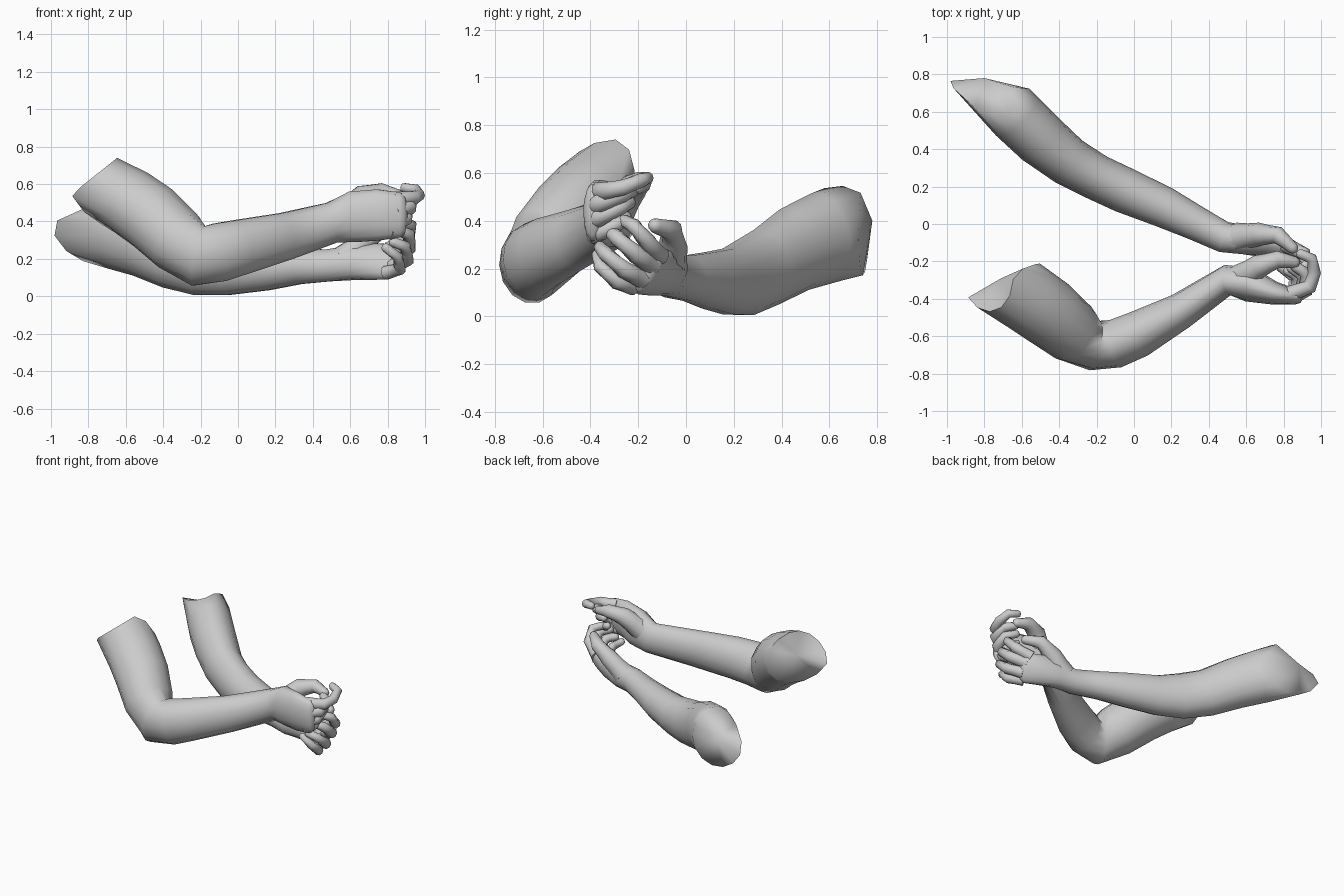
import bpy, bmesh, math
from mathutils import Vector


def loft(name, rings, sides=14, cuts=(), apex=None):
    """Skin elliptical rings (centre, side radius, up radius[, up hint]) along a limb.
    cuts = (point, normal) planes that trim the first ring obliquely; apex = crown of that end."""
    bm = bmesh.new()
    pts = [Vector(r[0]) for r in rings]
    loops = []
    last = len(rings) - 1

    def add_ring(c, s, u, h, v):
        return [c + s * h * math.cos(2 * math.pi * k / sides) + u * v * math.sin(2 * math.pi * k / sides)
                for k in range(sides)]

    for i, r in enumerate(rings):
        t = Vector((0, 0, 0))
        if i > 0:
            t += (pts[i] - pts[i - 1]).normalized()
        if i < last:
            t += (pts[i + 1] - pts[i]).normalized()
        t.normalize()
        hint = Vector(r[3]) if len(r) > 3 else Vector((0, 0, 1))
        s = t.cross(hint).normalized()
        u = s.cross(t)
        ring = add_ring(pts[i], s, u, r[1], r[2])
        if i == 0 and cuts:
            # slide each point along the limb to the innermost cutting plane
            ring = [p + t * max((Vector(q) - p).dot(Vector(n)) / t.dot(Vector(n)) for q, n in cuts)
                    for p in ring]
        loops.append(ring)
    # rounded tip
    rad = min(r[1], r[2])
    loops.append(add_ring(pts[-1] + t * rad * 0.6, s, u, r[1] * 0.72, r[2] * 0.78))
    tip = pts[-1] + t * rad * 0.95
    base = Vector(apex) if apex else pts[0]
    vl = [[bm.verts.new(p) for p in ring] for ring in loops]
    for a, b in zip(vl, vl[1:]):
        for k in range(sides):
            j = (k + 1) % sides
            bm.faces.new((a[k], a[j], b[j], b[k]))
    for ring, end in ((vl[0], base), (vl[-1], tip)):
        v = bm.verts.new(end)
        for k in range(sides):
            bm.faces.new((ring[k], ring[(k + 1) % sides], v))
    bmesh.ops.recalc_face_normals(bm, faces=bm.faces)
    me = bpy.data.meshes.new(name)
    bm.to_mesh(me)
    bm.free()
    ob = bpy.data.objects.new(name, me)
    bpy.context.collection.objects.link(ob)
    bpy.ops.object.select_all(action='DESELECT')
    ob.select_set(True)
    bpy.context.view_layer.objects.active = ob
    bpy.ops.object.shade_smooth_by_angle(angle=math.radians(75))
    return ob


def digit(name, path, r0, r1):
    """Finger: tapering tube with slight knuckle swelling between the joints."""
    rings = []
    n = len(path) - 1
    for i, p in enumerate(path):
        r = r0 + (r1 - r0) * i / n
        rings.append((p, r, r))
        if i < n:
            m = (Vector(p) + Vector(path[i + 1])) / 2
            q = (r + (r1 - r0) / (2 * n)) * 0.95
            rings.append((m, q, q))
    loft(name, rings, sides=10)


# Left arm (far side): upper arm, elbow, forearm and palm, palm rolled slightly upward
loft("left_arm", [
    ((-0.78, 0.745, 0.38), 0.15, 0.2),
    ((-0.63, 0.58, 0.33), 0.152, 0.195),
    ((-0.50, 0.455, 0.28), 0.148, 0.182),
    ((-0.35, 0.335, 0.205), 0.133, 0.168),
    ((-0.20, 0.25, 0.163), 0.123, 0.163),
    ((-0.05, 0.18, 0.145), 0.122, 0.142),
    ((0.16, 0.09, 0.15), 0.11, 0.12),
    ((0.33, 0.005, 0.16), 0.093, 0.097),
    ((0.48, -0.07, 0.165), 0.083, 0.088),
    ((0.60, -0.085, 0.178), 0.08, 0.093, (0, 0.2, 1)),
    ((0.72, -0.115, 0.185), 0.06, 0.105, (0, 0.45, 0.9)),
    ((0.82, -0.16, 0.185), 0.045, 0.105, (0, 0.55, 0.85)),
], cuts=[((-0.78, 0.745, 0.385), (0.1, 1, 0)), ((-1.0, 0.77, 0.39), (-0.41, 0, 0.91))],
    apex=(-0.8, 0.78, 0.4))

# Right arm (near side): sharply bent elbow, palm upright
loft("right_arm", [
    ((-0.70, -0.31, 0.57), 0.19, 0.175),
    ((-0.57, -0.395, 0.50), 0.188, 0.182),
    ((-0.455, -0.475, 0.42), 0.185, 0.185),
    ((-0.325, -0.58, 0.30), 0.168, 0.178),
    ((-0.21, -0.65, 0.215), 0.135, 0.165),
    ((-0.10, -0.64, 0.235), 0.13, 0.16),
    ((0.02, -0.59, 0.265), 0.125, 0.15),
    ((0.25, -0.465, 0.32), 0.097, 0.13),
    ((0.50, -0.30, 0.393), 0.083, 0.112),
    ((0.62, -0.325, 0.425), 0.092, 0.14),
    ((0.75, -0.37, 0.435), 0.062, 0.14),
    ((0.87, -0.39, 0.435), 0.04, 0.122),
], cuts=[((-0.71, -0.305, 0.575), (-0.43, 0.9, -0.08)), ((-0.91, -0.40, 0.53), (-0.62, 0, 0.78))],
    apex=(-0.71, -0.29, 0.59))

# Fingers curl inward from the knuckles; thumbs lie along the top
hands = {
    "left": {
        "thumb": [(0.56, -0.07, 0.195), (0.67, -0.055, 0.29), (0.77, -0.06, 0.36), (0.85, -0.13, 0.38)],
        "index": [(0.81, -0.11, 0.25), (0.91, -0.16, 0.31), (0.925, -0.22, 0.38), (0.87, -0.26, 0.40)],
        "middle": [(0.82, -0.14, 0.21), (0.915, -0.21, 0.26), (0.915, -0.29, 0.33), (0.85, -0.32, 0.355)],
        "ring": [(0.82, -0.18, 0.155), (0.905, -0.26, 0.195), (0.895, -0.34, 0.265), (0.83, -0.36, 0.29)],
        "little": [(0.79, -0.22, 0.125), (0.865, -0.29, 0.145), (0.855, -0.36, 0.21), (0.79, -0.37, 0.26)],
    },
    "right": {
        "thumb": [(0.57, -0.29, 0.44), (0.67, -0.225, 0.535), (0.77, -0.19, 0.56), (0.86, -0.205, 0.54)],
        "index": [(0.83, -0.375, 0.52), (0.94, -0.335, 0.525), (0.965, -0.26, 0.54), (0.95, -0.185, 0.57),
                  (0.89, -0.16, 0.58)],
        "middle": [(0.84, -0.39, 0.455), (0.92, -0.355, 0.475), (0.92, -0.265, 0.51), (0.86, -0.225, 0.525)],
        "ring": [(0.84, -0.39, 0.395), (0.9, -0.36, 0.415), (0.90, -0.275, 0.455), (0.84, -0.235, 0.475)],
        "little": [(0.81, -0.385, 0.34), (0.865, -0.355, 0.35), (0.87, -0.28, 0.39), (0.82, -0.25, 0.415)],
    },
}
radii = {"thumb": (0.078, 0.031), "index": (0.043, 0.026), "middle": (0.045, 0.028),
         "ring": (0.042, 0.027), "little": (0.038, 0.025)}
for side, digits in hands.items():
    for part, path in digits.items():
        digit(f"{side}_{part}_digit", path, *radii[part])
